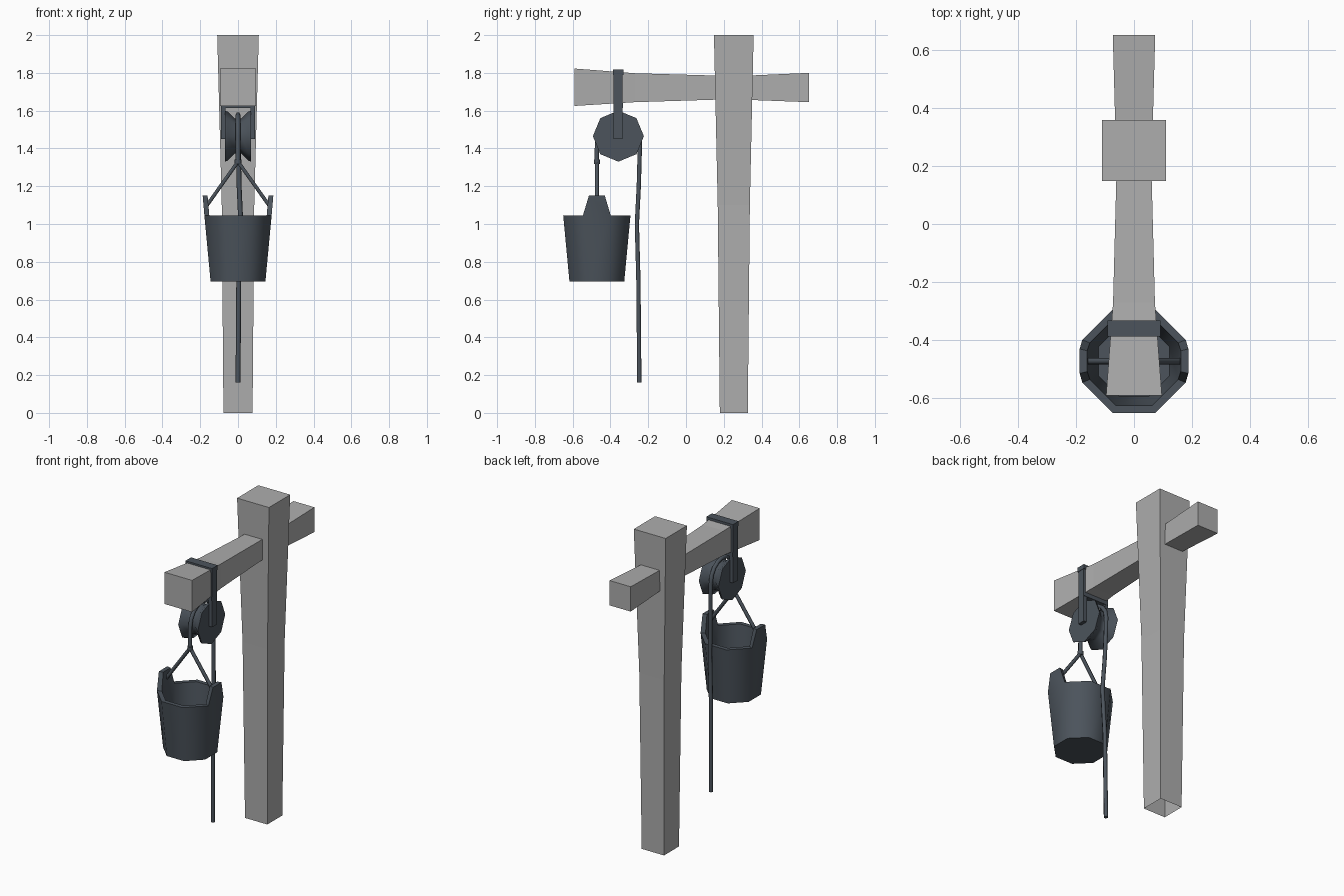
import bpy, bmesh, math
from mathutils import Vector

cube = bpy.data.objects.get("Cube")
if cube:
    bpy.data.objects.remove(cube, do_unlink=True)


def material(name, rgb):
    m = bpy.data.materials.new(name)
    m.use_nodes = True
    m.diffuse_color = (*rgb, 1)
    m.node_tree.nodes["Principled BSDF"].inputs["Base Color"].default_value = (*rgb, 1)
    return m


TIMBER = material("pale grey timber", (0.42, 0.42, 0.42))
IRON = material("dark slate iron", (0.072, 0.088, 0.107))


def finish(bm, name, mat, smooth=None):
    bmesh.ops.recalc_face_normals(bm, faces=bm.faces)
    mesh = bpy.data.meshes.new(name)
    bm.to_mesh(mesh)
    bm.free()
    mesh.materials.append(mat)
    obj = bpy.data.objects.new(name, mesh)
    bpy.context.collection.objects.link(obj)
    if smooth:
        bpy.ops.object.select_all(action='DESELECT')
        obj.select_set(True)
        bpy.context.view_layer.objects.active = obj
        bpy.ops.object.shade_smooth_by_angle(angle=math.radians(smooth))
    return obj


def loft(rings, cap_start=True, cap_end=True):
    """Bridge equal-sized rings of points into a tube."""
    bm = bmesh.new()
    loops = [[bm.verts.new(p) for p in ring] for ring in rings]
    n = len(loops[0])
    for a, b in zip(loops, loops[1:]):
        for i in range(n):
            j = (i + 1) % n
            bm.faces.new((a[i], a[j], b[j], b[i]))
    if cap_start:
        bm.faces.new(loops[0])
    if cap_end:
        bm.faces.new(loops[-1])
    return bm


CORNERS = ((-1, -1), (1, -1), (1, 1), (-1, 1))


def octagon(radius, offset=0.0):
    return [(radius * math.cos(a), radius * math.sin(a))
            for a in (offset + i * math.pi / 4 for i in range(8))]


def box(name, lo, hi, mat):
    rings = [[((lo[0] + hi[0]) / 2 + sx * (hi[0] - lo[0]) / 2,
               (lo[1] + hi[1]) / 2 + sy * (hi[1] - lo[1]) / 2, z)
              for sx, sy in CORNERS] for z in (lo[2], hi[2])]
    return finish(loft(rings), name, mat)


# Flared upright post, open underneath
POST_Y = 0.253
post = [(0, 0.077, 0.074), (1.1, 0.086, 0.085), (2, 0.11, 0.105)]
finish(loft([[(sx * hx, POST_Y + sy * hy, z) for sx, sy in CORNERS]
             for z, hx, hy in post], cap_start=False), "post", TIMBER)

# Cross beam: y, half width, bottom, top
beam = [(-0.59, 0.096, 1.625, 1.823), (-0.27, 0.072, 1.645, 1.798),
        (0.15, 0.061, 1.658, 1.786), (0.36, 0.065, 1.656, 1.787),
        (0.65, 0.073, 1.645, 1.80)]
finish(loft([[(sx * hx, y, (lo + hi) / 2 + sz * (hi - lo) / 2) for sx, sz in CORNERS]
             for y, hx, lo, hi in beam]), "cross_beam", TIMBER)

# Iron hanger wrapped around the beam
box("hanger_top", (-0.092, -0.387, 1.79), (0.092, -0.332, 1.818), IRON)
box("hanger_under", (-0.088, -0.385, 1.615), (0.088, -0.334, 1.64), IRON)
for side, s in (("left", 1), ("right", -1)):
    xs = sorted((s * 0.066, s * 0.09))
    box("hanger_" + side, (xs[0], -0.383, 1.45), (xs[1], -0.336, 1.80), IRON)

# Grooved pulley wheel
HUB = Vector((0, -0.358, 1.465))
wheel = [(-0.068, 0.135), (-0.055, 0.13), (-0.018, 0.093),
         (0.018, 0.093), (0.055, 0.13), (0.068, 0.135)]
finish(loft([[HUB + Vector((x, y, z)) for y, z in octagon(r)] for x, r in wheel]),
       "pulley_wheel", IRON, 50)

# Octagonal bucket with hollow inside
BUCKET_Y = -0.472
K = 1 / math.cos(math.pi / 8)
walls = [(0.145, 0.695), (0.178, 1.045), (0.152, 1.045), (0.122, 0.73)]
bm = loft([[(x, BUCKET_Y + y, z) for x, y in octagon(r * K, math.pi / 8)]
           for r, z in walls])
# Raise the two side rim segments into tapered ears
bm.normal_update()
rim = [f for f in bm.faces if len(f.verts) == 4
       and all(abs(v.co.z - 1.045) < 1e-4 for v in f.verts)
       and abs(f.calc_center_median().x) > 0.14]
for face in bmesh.ops.extrude_discrete_faces(bm, faces=rim)["faces"]:
    for v in face.verts:
        v.co.x += math.copysign(0.009, v.co.x)
        v.co.y = BUCKET_Y + (v.co.y - BUCKET_Y) * 0.57
        v.co.z = 1.15
bmesh.ops.remove_doubles(bm, verts=bm.verts, dist=1e-5)
finish(bm, "bucket", IRON, 50)


def rope(name, points, radius):
    curve = bpy.data.curves.new(name, 'CURVE')
    curve.dimensions = '3D'
    curve.bevel_depth = radius
    curve.bevel_resolution = 1
    curve.use_fill_caps = True
    spline = curve.splines.new('POLY')
    spline.points.add(len(points) - 1)
    for p, co in zip(spline.points, points):
        p.co = (*co, 1)
    curve.materials.append(IRON)
    obj = bpy.data.objects.new(name, curve)
    bpy.context.collection.objects.link(obj)
    bpy.ops.object.select_all(action='DESELECT')
    obj.select_set(True)
    bpy.context.view_layer.objects.active = obj
    bpy.ops.object.convert(target='MESH')
    bpy.ops.object.shade_smooth_by_angle(angle=math.radians(65))


# Rope over the wheel, with a loose hanging tail
arc = [HUB + Vector((0, -0.113 * math.cos(a), 0.113 * math.sin(a)))
       for a in (i * math.pi / 8 for i in range(9))]
rope("hauling_rope", [(0, -0.473, 1.32)] + arc +
     [(0.002, -0.245, 1.38), (0.006, -0.25, 1.2), (0.015, -0.26, 1.0),
      (0.004, -0.252, 0.7), (0, -0.247, 0.16)], 0.013)

# Knot and the two bail strands to the bucket ears
rope("rope_knot", [(0, -0.472, 1.318), (0, -0.472, 1.342)], 0.018)
for side, s in (("left", 1), ("right", -1)):
    rope("bail_strand_" + side,
         [(0, BUCKET_Y, 1.33), (s * 0.165, BUCKET_Y, 1.098)], 0.011)
